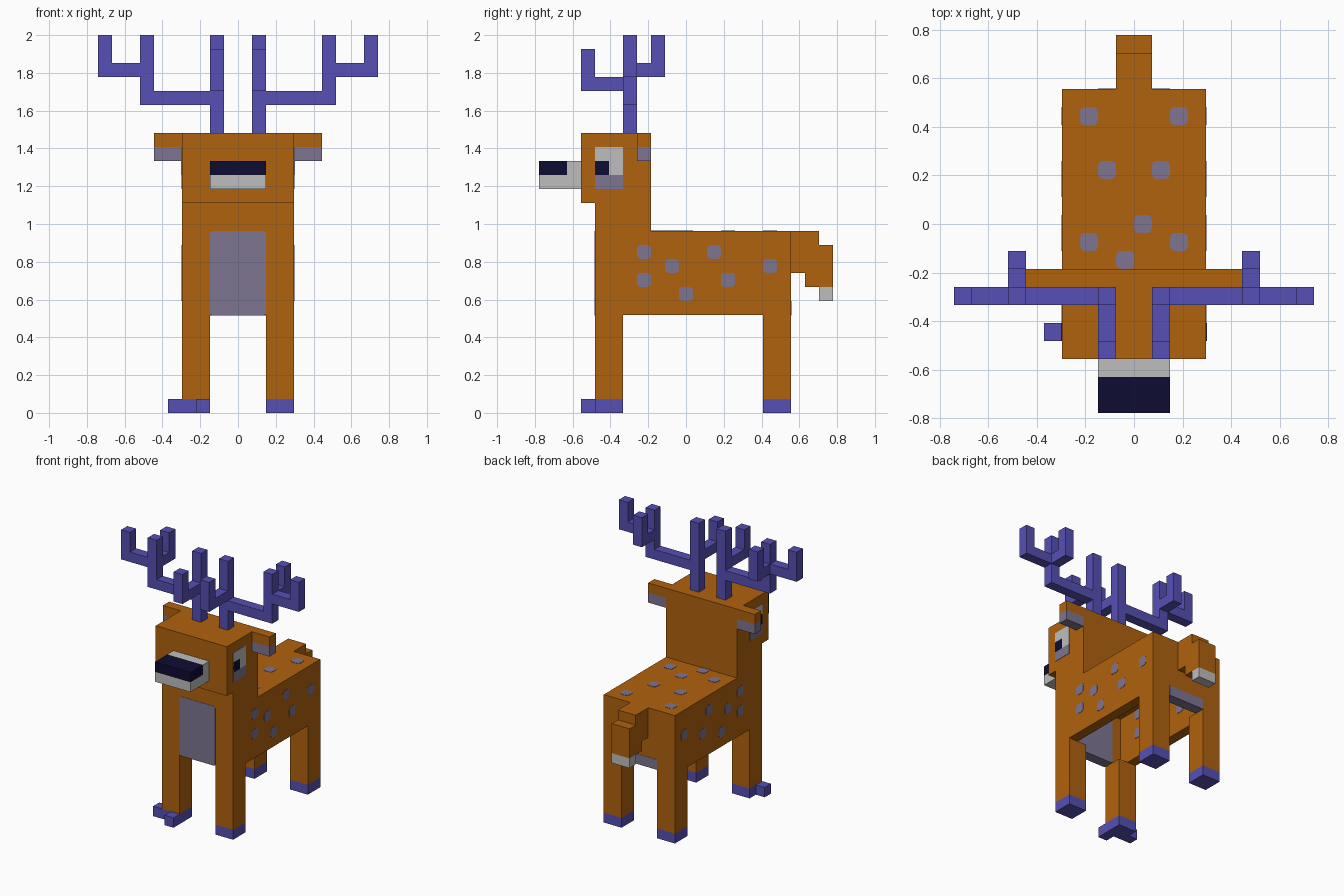
import bpy
import bmesh
from mathutils import Vector

cube = bpy.data.objects.get("Cube")
if cube:
    bpy.data.objects.remove(cube, do_unlink=True)

U = 2 / 27      # block size; all parts are measured in blocks
E = 0.03        # how far painted details stand proud, in blocks


def material(name, rgb):
    m = bpy.data.materials.new(name)
    m.use_nodes = True
    m.diffuse_color = (*rgb, 1)
    m.node_tree.nodes["Principled BSDF"].inputs["Base Color"].default_value = (*rgb, 1)
    return m


BROWN = material("orange brown fur", (0.434, 0.122, 0.0044))
GREY = material("grey fur", (0.205, 0.178, 0.283))
HORN = material("blue violet horn", (0.093, 0.080, 0.456))
WHITE = material("pale fur", (0.515, 0.515, 0.515))
DARK = material("dark navy", (0.0044, 0.0037, 0.032))


def box(name, x, y, z, mat, round_axis=None, radius=0.25):
    """Box from (min, max) ranges in blocks; edges along round_axis may be rounded."""
    lo, hi = (Vector(v) * U for v in zip(x, y, z))
    bm = bmesh.new()
    bmesh.ops.create_cube(bm, size=1)
    for v in bm.verts:
        v.co = [lo[i] + (v.co[i] + 0.5) * (hi[i] - lo[i]) for i in range(3)]
    if round_axis is not None:
        edges = [e for e in bm.edges
                 if abs((e.verts[0].co - e.verts[1].co).normalized()[round_axis]) > 0.9]
        bmesh.ops.bevel(bm, geom=edges, offset=radius * U, segments=2,
                        profile=0.5, affect='EDGES')
    me = bpy.data.meshes.new(name)
    bm.to_mesh(me)
    bm.free()
    me.materials.append(mat)
    ob = bpy.data.objects.new(name, me)
    bpy.context.collection.objects.link(ob)
    return ob


def pair(name, x, y, z, mat, **kw):
    """The same box on the left (+x) and right (-x)."""
    box("left_" + name, x, y, z, mat, **kw)
    box("right_" + name, (-x[1], -x[0]), y, z, mat, **kw)


# Body: hollow shell, open underneath
box("back", (-4, 4), (-6.5, 7.5), (12, 13), BROWN)
pair("flank", (3, 4), (-6.5, 7.5), (7, 12), BROWN)
box("chest", (-3, 3), (-6.5, -5.5), (7, 12), BROWN)
box("rump", (-3, 3), (6.5, 7.5), (7, 12), BROWN)
box("chest_patch", (-2, 2), (-6.5 - E, -5.5 + E), (7 - E, 13), GREY, round_axis=1, radius=0.15)
box("rump_patch", (-2, 2), (6.5 - E, 7.5 + E), (7 - E, 8), GREY)

# Spots go right through the shell walls
for i, (y, z) in enumerate([(6, 10.5), (3, 9.5), (2, 11.5), (0, 8.5),
                            (-1, 10.5), (-3, 11.5), (-3, 9.5)]):
    pair(f"flank_spot_{i}", (3 - E, 4 + E), (y - .5, y + .5), (z - .5, z + .5),
         GREY, round_axis=0)
for i, (x, y) in enumerate([(-2.5, 6), (2.5, 6), (-1.5, 3), (1.5, 3), (.5, 0),
                            (-2.5, -1), (2.5, -1), (-.5, -2)]):
    box(f"back_spot_{i}", (x - .5, x + .5), (y - .5, y + .5), (12 - E, 13 + E),
        GREY, round_axis=2)

# Legs and hooves
for name, y in (("front", (-6.5, -4.5)), ("hind", (5.5, 7.5))):
    pair(name + "_leg", (2, 4), y, (1, 7), BROWN)
    pair(name + "_hoof", (2, 4), y, (0, 1), HORN)
box("right_front_toe", (-3, -2), (-7.5, -6.5), (0, 1), HORN)
box("right_side_toe", (-5, -4), (-6.5, -5.5), (0, 1), HORN)

# Tail
box("tail_base", (-1, 1), (7.5, 9.5), (10, 13), BROWN)
box("tail_end", (-1, 1), (8.5, 10.5), (9, 12), BROWN)
box("tail_tip", (-1, 1), (9.5, 10.5), (8, 9), WHITE)

# Neck, head and ears
box("neck", (-4, 4), (-6.5, -2.5), (13, 15), BROWN)
box("head", (-4, 4), (-7.5, -2.5), (15, 20), BROWN)
pair("ear", (4, 6), (-3.5, -2.5), (19, 20), BROWN)
pair("inner_ear", (4, 6), (-3.5, -2.5), (18, 19), GREY)

# Snout and nose
box("lower_snout", (-2, 2), (-10.5, -7.5), (16, 17), WHITE)
box("upper_snout", (-2, 2), (-8.5, -7.5), (17, 18), WHITE)
box("nose", (-2, 2), (-10.5, -8.5), (17, 18), DARK)

# Eyes: thin plates
pair("eye_white", (4, 4 + E), (-6.5, -4.5), (17, 19), WHITE)
pair("eye_shade", (4, 4 + E), (-6.5, -4.5), (16, 17), GREY)
pair("pupil", (4, 4 + 2 * E), (-6.5, -5.5), (17, 18), DARK)

# Antlers
STEM = (-4.5, -3.5)
pair("antler_stem", (1, 2), STEM, (20, 27), HORN)
pair("antler_front_branch", (1, 2), (-7.5, -4.5), (23, 24), HORN)
pair("antler_front_tine", (1, 2), (-7.5, -6.5), (24, 26), HORN)
pair("antler_side_branch", (2, 7), STEM, (22, 23), HORN)
pair("antler_side_stem", (6, 7), STEM, (23, 27), HORN)
pair("antler_outer_branch", (7, 10), STEM, (24, 25), HORN)
pair("antler_outer_tine", (9, 10), STEM, (25, 27), HORN)
pair("antler_rear_branch", (6, 7), (-3.5, -1.5), (24, 25), HORN)
pair("antler_rear_tine", (6, 7), (-2.5, -1.5), (25, 27), HORN)
